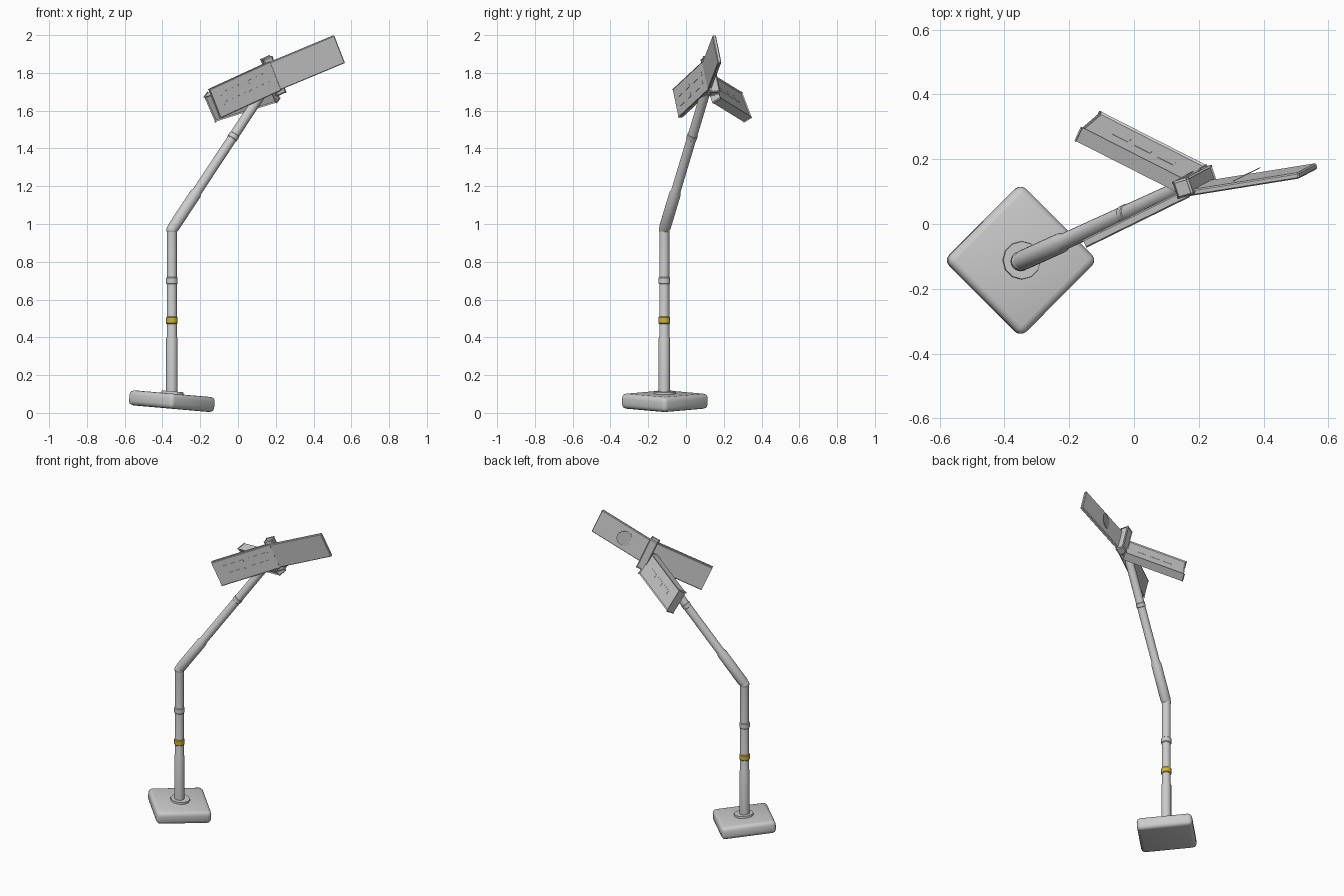
import bpy, bmesh, math
from mathutils import Vector as V, Matrix

if "Cube" in bpy.data.objects:
    bpy.data.objects.remove(bpy.data.objects["Cube"])


def finish(name, bm, color=None):
    bmesh.ops.recalc_face_normals(bm, faces=bm.faces[:])
    me = bpy.data.meshes.new(name)
    bm.to_mesh(me)
    bm.free()
    ob = bpy.data.objects.new(name, me)
    bpy.context.collection.objects.link(ob)
    if color:
        mat = bpy.data.materials.new(name + "_paint")
        mat.diffuse_color = color
        mat.use_nodes = True
        mat.node_tree.nodes["Principled BSDF"].inputs["Base Color"].default_value = mat.diffuse_color
        me.materials.append(mat)
    bpy.ops.object.select_all(action='DESELECT')
    ob.select_set(True)
    bpy.context.view_layer.objects.active = ob
    bpy.ops.object.shade_smooth_by_angle(angle=math.radians(35))
    return ob


def slab(name, corner, a, b, c, bevel=0.0, seg=1, color=None):
    """Box from one corner and three edge vectors."""
    bm = bmesh.new()
    bmesh.ops.create_cube(bm, size=1)
    for v in bm.verts:
        v.co = corner + a * (v.co.x + .5) + b * (v.co.y + .5) + c * (v.co.z + .5)
    if bevel:
        bmesh.ops.bevel(bm, geom=bm.edges[:], offset=bevel, segments=seg, profile=.5, affect='EDGES')
    return finish(name, bm, color)


def lathe(name, p, q, profile, sides=20, color=None):
    """Revolved profile of (distance, radius) along the line p to q."""
    d = (q - p).normalized()
    rot = d.to_track_quat('Z', 'Y')
    bm = bmesh.new()
    rings = [[bm.verts.new(p + rot @ V((r * math.cos(2 * math.pi * i / sides),
                                        r * math.sin(2 * math.pi * i / sides), h)))
              for i in range(sides)] for h, r in profile]
    for r0, r1 in zip(rings, rings[1:]):
        for i in range(sides):
            j = (i + 1) % sides
            bm.faces.new((r0[i], r0[j], r1[j], r1[i]))
    bm.faces.new(rings[0][::-1])
    bm.faces.new(rings[-1])
    return finish(name, bm, color)


def ring(name, p, d, r, h, color=None):
    d = d.normalized()
    lathe(name, p - d * h / 2, p + d * h / 2,
          [(0, r - .006), (.006, r), (h - .006, r), (h, r - .006)], color=color)


# foot block, turned 45 degrees and slightly tilted
foot = V((-.35, -.112, .062))
rot = Matrix.Rotation(math.radians(5), 3, 'Y') @ Matrix.Rotation(math.radians(45), 3, 'Z')
a, b, c = (rot @ v for v in (V((.335, 0, 0)), V((0, .335, 0)), V((0, 0, .08))))
slab("base_block", foot - (a + b + c) / 2, a, b, c, .024, 3)
n = c.normalized()
lathe("base_collar", foot + n * .03, foot + n, [(0, .06), (.022, .058)], sides=12)

# upright post with stepped sleeve and rings
low, elbow = V((-.35, -.115, .06)), V((-.35, -.115, .97))
up = elbow - low
lathe("lower_post", low, elbow, [(0, .03), (.335, .03), (.345, .0265), (.91, .0265)])
ring("yellow_band", V((-.35, -.115, .49)), up, .031, .042, (.6, .45, .05, 1))
ring("lower_ring", V((-.35, -.115, .7)), up, .031, .04)
bm = bmesh.new()
bmesh.ops.create_uvsphere(bm, u_segments=20, v_segments=10, radius=.029,
                          matrix=Matrix.Translation(elbow))
finish("elbow_joint", bm)

# leaning upper post
tip = V((.178, .125, 1.77))
lean = tip - elbow
L = lean.length
lathe("upper_post", elbow, tip, [(0, .027), (.02, .031), (.235, .031), (.25, .0255), (L, .0255)])
ring("upper_ring", elbow + lean * .615, lean, .028, .035)

# bracket block carrying the boards
d = V((.357, .19, -.915)).normalized()          # board height direction
e = V((.88, .26, .40))
e = (e - d * e.dot(d)).normalized()
f = e.cross(d)
slab("bracket", V((.187, .13, 1.785)) - d * .1 - e * .022 - f * .022,
     d * .2, e * .044, f * .044, .006, 1)

# two thin boards, meeting at a bent joint
drop = V((.057, .03, -.146))
hinge = V((.167, .085, 1.855))
right, left = V((.343, .055, .143)), V((-.312, -.153, -.143))
n_right = right.cross(drop).normalized()
n_left = drop.cross(left).normalized()
slab("right_board", hinge, right, drop, n_right * .019, .004)
slab("left_board", hinge, left, drop, n_left * .019, .004)

# plain raised dashes on the left board
GREY = (.7, .7, .68, 1)
for i, (s, t, w) in enumerate([(.08, .25, .33), (.5, .25, .38), (.1, .58, .35), (.52, .58, .36)]):
    slab(f"left_dash_{i}", hinge + left * s + drop * t - n_left * .0015,
         left * w, drop * .13, n_left * .003, color=GREY)

# thick board pointing back to the left, with dashes on both faces
o = V((-.161, .293, 1.694))
a3, b3, c3 = V((.323, -.164, .101)), V((.057, .049, -.13)), V((-.015, -.033, -.02))
slab("rear_board", o, a3, b3, c3, .006)
for side, off in (("back", -.03), ("front", .97)):
    for i, s in enumerate((.22, .43, .65)):
        slab(f"rear_dash_{side}_{i}", o + a3 * s + b3 * .4 + c3 * off,
             a3 * .15, b3 * .17, c3 * .06, color=GREY)

# thin round plate poking out behind the right board
m = V((.345, .152, 1.852))
lathe("rear_plate", m - n_left * .001, m + n_left, [(0, .05), (.002, .05)], sides=10)
